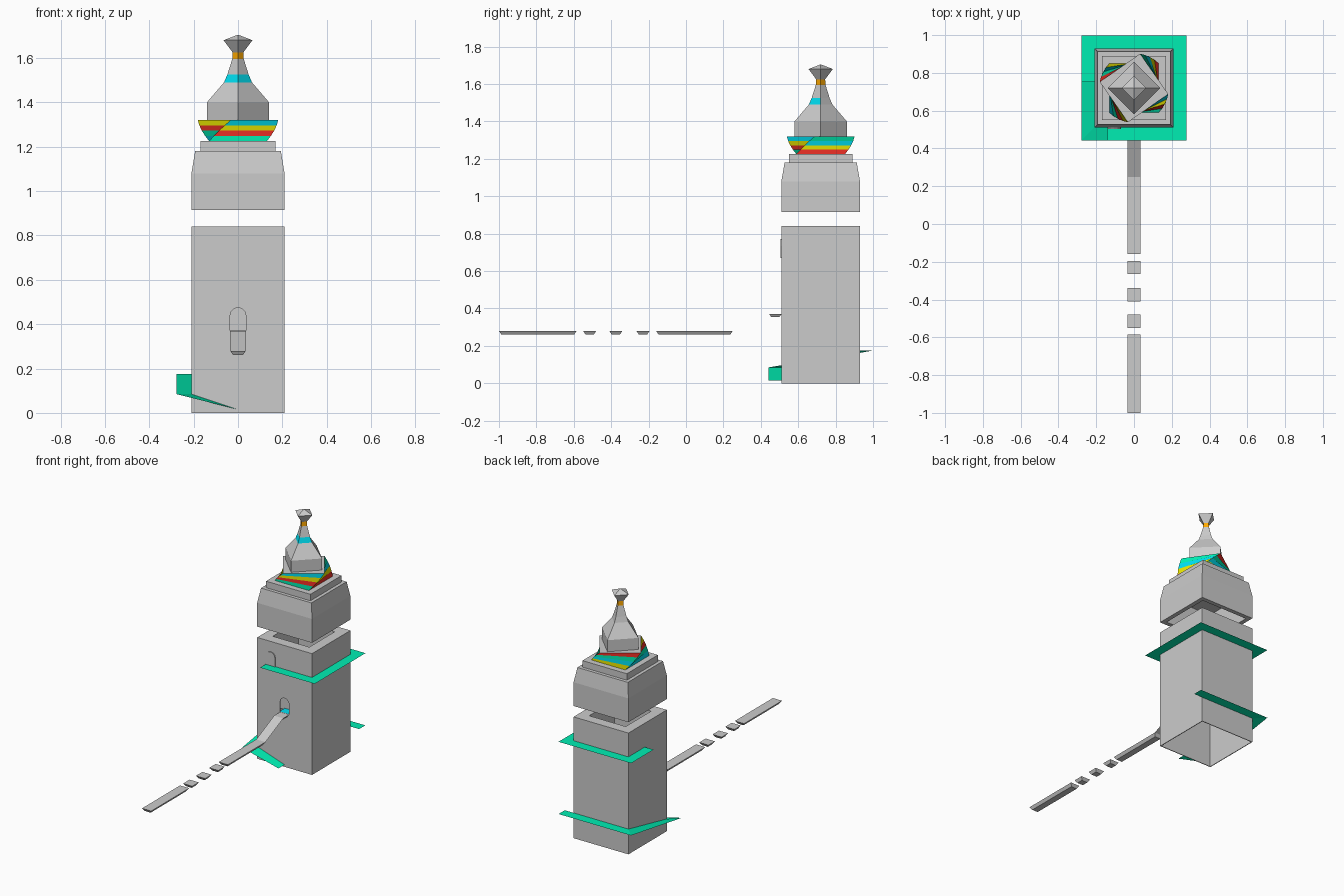
import bpy, bmesh
from math import sin, cos, radians, sqrt
from mathutils import Vector

if "Cube" in bpy.data.objects:
    bpy.data.objects.remove(bpy.data.objects["Cube"])

CY = 0.72                                   # tower centre in y
SQUARE = [(1, -1), (1, 1), (-1, 1), (-1, -1)]
DIAMOND = [(0, -1), (1, 0), (0, 1), (-1, 0)]


def material(name, rgb):
    m = bpy.data.materials.new(name)
    m.diffuse_color = (*rgb, 1)
    m.use_nodes = True
    m.node_tree.nodes["Principled BSDF"].inputs["Base Color"].default_value = m.diffuse_color
    return m


GREY = material("grey", (0.6, 0.6, 0.6))
GREEN = material("green", (0.0, 0.85, 0.45))
CYAN = material("cyan", (0.0, 0.75, 0.9))
RED = material("red", (0.9, 0.03, 0.02))
YELLOW = material("yellow", (0.85, 0.82, 0.0))
ORANGE = material("orange", (1.0, 0.4, 0.0))


def finish(name, bm, mats=(), normals=True):
    bmesh.ops.remove_doubles(bm, verts=bm.verts, dist=1e-5)
    if normals:
        bmesh.ops.recalc_face_normals(bm, faces=bm.faces)
    me = bpy.data.meshes.new(name)
    bm.to_mesh(me)
    bm.free()
    for m in mats:
        me.materials.append(m)
    ob = bpy.data.objects.new(name, me)
    bpy.context.collection.objects.link(ob)
    return ob


def square_lathe(name, profile, dirs, closed=False, mats=(), paint=lambda band, side: 0):
    """Sweep an (r, z) profile around four corner directions."""
    bm = bmesh.new()
    rings = [[bm.verts.new((r * dx, CY + r * dy, z)) for dx, dy in dirs] for r, z in profile]
    pairs = list(zip(rings, rings[1:]))
    if closed:
        pairs.append((rings[-1], rings[0]))
    for band, (a, b) in enumerate(pairs):
        for s in range(4):
            t = (s + 1) % 4
            f = bm.faces.new((a[s], a[t], b[t], b[s]))
            f.material_index = paint(band, s)
    return finish(name, bm, mats)


def walkway(name, r0, r1, stations, mat):
    """Flat ribbon round the tower; stations are (u, v, z) on a unit square."""
    bm = bmesh.new()
    prev = None
    for u, v, z in stations:
        if abs(u) == 1 and abs(v) == 1:
            ends = (u * r0, v * r0), (u * r1, v * r1)
        elif abs(v) == 1:
            ends = (u * r0, v * r0), (u * r0, v * r1)
        else:
            ends = (u * r0, v * r0), (u * r1, v * r0)
        cur = [bm.verts.new((x, CY + y, z)) for x, y in ends]
        if prev:
            f = bm.faces.new((prev[0], prev[1], cur[1], cur[0]))
            f.normal_update()
            if f.normal.z < 0:
                f.normal_flip()
        prev = cur
    return finish(name, bm, [mat], False)


def slab(name, y0, y1, z0, z1, inset):
    """Bridge piece with a tapered underside."""
    bm = bmesh.new()
    bmesh.ops.create_cube(bm, size=1)
    for v in bm.verts:
        k = inset if v.co.z < 0 else 0
        x = (0.035 - k) * (1 if v.co.x > 0 else -1)
        y = y1 - k if v.co.y > 0 else y0 + k
        v.co = (x, y, z1 if v.co.z > 0 else z0)
    return finish(name, bm)


def arch(name, x, y0, y1, z0, z1, w):
    """Arched prism used for doors."""
    h = z1 - w
    pts = [(-w, z0), (w, z0), (w, h)]
    pts += [(w * cos(radians(a)), h + w * sin(radians(a))) for a in range(30, 180, 30)]
    pts.append((-w, h))
    bm = bmesh.new()
    f = bm.faces.new([bm.verts.new((x + px, y0, pz)) for px, pz in pts])
    ext = bmesh.ops.extrude_face_region(bm, geom=[f], use_keep_orig=True)["geom"]
    bmesh.ops.translate(bm, vec=Vector((0, y1 - y0, 0)),
                        verts=[e for e in ext if isinstance(e, bmesh.types.BMVert)])
    return finish(name, bm)


# Hollow tower, open below, with a rim and an inner shaft at the top
tower = square_lathe("tower_wall", [(.21, 0), (.21, .84), (.14, .84), (.14, .36), (.145, .36),
                                    (.145, .83), (.205, .83), (.205, 0)], SQUARE, closed=True)

# Entrance doorway and the upper door panel
cutter = arch("doorway_cutter", 0, .45, .54, .371, .475, .035)
cutter.hide_render = True
cutter.hide_set(True)
mod = tower.modifiers.new("doorway", "BOOLEAN")
mod.operation, mod.solver, mod.object = "DIFFERENCE", "EXACT", cutter
arch("upper_door", -.105, .504, .512, .67, .77, .035)

# Outside walkways
walkway("lower_walkway", .21, .278, [(0, -1, .015), (-1, -1, .085), (-1, 1, .175),
                                     (1.32, 1, .175)], GREEN)
walkway("upper_walkway", .21, .278, [(-.67, -1, .675), (1, -1, .675), (1, 1, .675),
                                     (-1, 1, .675), (-1, .15, .675)], GREEN)

# Ramp inside the wall, from the entrance to the upper door
walkway("entrance_floor", .146, .204, [(-.3, -1, .37), (.3, -1, .37)], CYAN)
walkway("inner_ramp", .146, .204, [(.3, -1, .37), (1, -1, .38), (1, 1, .49), (-1, 1, .58),
                                   (-1, -1, .67), (-.4, -1, .67)], GREEN)

# Bridge: two long decks, three stepping slabs, a sloped ramp and a landing
for i, (a, b) in enumerate([(-1, -.585), (-.55, -.48), (-.41, -.34), (-.265, -.195), (-.16, .25)]):
    slab(f"bridge_slab_{i}", a, b, .26, .28, .013)
slab("bridge_landing", .445, .51, .355, .37, .01)
bm = bmesh.new()
bm.faces.new([bm.verts.new(p) for p in [(-.035, .25, .28), (.035, .25, .28),
                                        (.035, .445, .37), (-.035, .445, .37)]])
finish("bridge_ramp", bm, normals=False)

# Floating cap with hollow underside
square_lathe("tower_cap", [(0, 1.1), (.18, 1.1), (.18, .915), (.21, .915), (.21, 1.08),
                           (.193, 1.18), (.17, 1.18), (.17, 1.225), (0, 1.225)], SQUARE)

# Twisted ring with coloured stripes
bm = bmesh.new()
LAYERS, TWIST, R = 4, 35, .184
rings = []
for i in range(LAYERS + 1):
    t = i / LAYERS
    rings.append([bm.verts.new((R * cos(radians(45 + 90 * s + TWIST * t)),
                                CY + R * sin(radians(45 + 90 * s + TWIST * t)),
                                1.225 + .095 * t)) for s in range(4)])
for i in range(LAYERS):
    for s in range(4):
        t = (s + 1) % 4
        f = bm.faces.new((rings[i][s], rings[i][t], rings[i + 1][t], rings[i + 1][s]))
        f.material_index = 1 + (i + s + 1) % 4
bm.faces.new(rings[-1])
bm.faces.new(rings[0])
finish("twisted_ring", bm, [GREY, RED, YELLOW, CYAN, GREEN])

# Spire with cyan and orange accents and a pointed finial
square_lathe("spire", [(0, 1.32), (.14, 1.32), (.14, 1.40), (.063, 1.49), (.048, 1.525),
                       (.026, 1.595), (.024, 1.625), (.065, 1.68), (0, 1.705)], DIAMOND,
             mats=[GREY, CYAN, ORANGE],
             paint=lambda band, side: 1 if band == 3 and side in (0, 3) else 2 if band == 5 else 0)
